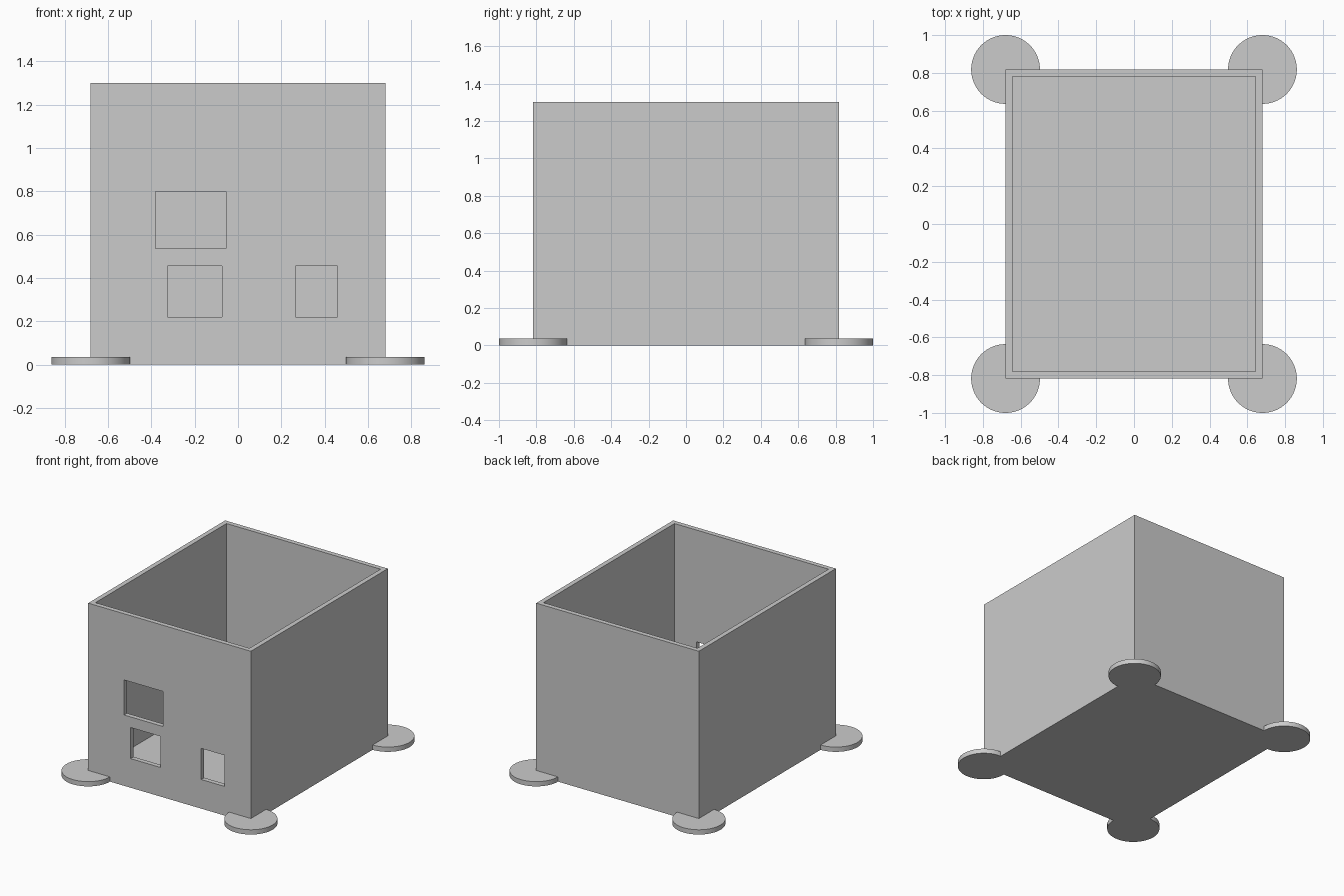
import bpy
import math

if "Cube" in bpy.data.objects:
    bpy.data.objects.remove(bpy.data.objects["Cube"], do_unlink=True)

HALF_X, HALF_Y, HEIGHT, WALL = 0.68, 0.818, 1.3, 0.036
FOOT_RADIUS = 0.182

grey = bpy.data.materials.new("plain grey")
grey.use_nodes = True
colour = (0.6, 0.6, 0.6, 1)
grey.diffuse_color = colour
grey.node_tree.nodes["Principled BSDF"].inputs["Base Color"].default_value = colour


def block(name, low, high):
    """Box between two opposite corners."""
    centre = [(a + b) / 2 for a, b in zip(low, high)]
    bpy.ops.mesh.primitive_cube_add(size=1, location=centre)
    obj = bpy.context.object
    obj.name = name
    obj.scale = [b - a for a, b in zip(low, high)]
    bpy.ops.object.transform_apply(location=True, rotation=False, scale=True)
    obj.data.materials.append(grey)
    return obj


def combine(target, tool, operation):
    """Apply a boolean and discard the tool."""
    mod = target.modifiers.new(operation.title(), "BOOLEAN")
    mod.operation, mod.solver, mod.object = operation, "EXACT", tool
    bpy.context.view_layer.objects.active = target
    bpy.ops.object.modifier_apply(modifier=mod.name)
    bpy.data.objects.remove(tool, do_unlink=True)


# Solid body
box = block("open_box", (-HALF_X, -HALF_Y, 0), (HALF_X, HALF_Y, HEIGHT))

# Round corner feet, merged into the body
for sx in (-1, 1):
    for sy in (-1, 1):
        bpy.ops.mesh.primitive_cylinder_add(
            vertices=96, radius=FOOT_RADIUS, depth=WALL,
            location=(sx * HALF_X, sy * HALF_Y, WALL / 2))
        foot = bpy.context.object
        foot.name = "corner_foot"
        foot.data.materials.append(grey)
        combine(box, foot, "UNION")

# Open cavity, leaving walls and floor
cavity = block("cavity", (WALL - HALF_X, WALL - HALF_Y, WALL),
               (HALF_X - WALL, HALF_Y - WALL, HEIGHT + 0.1))
combine(box, cavity, "DIFFERENCE")

# Rectangular openings in the front wall: left, right, bottom, top
for x0, x1, z0, z1 in ((-0.38, -0.055, 0.535, 0.80),
                       (-0.325, -0.075, 0.22, 0.455),
                       (0.265, 0.46, 0.22, 0.455)):
    opening = block("opening", (x0, -HALF_Y - 0.1, z0), (x1, 0.1 - HALF_Y, z1))
    combine(box, opening, "DIFFERENCE")

# Smooth foot rims, crisp box edges
bpy.ops.object.select_all(action="DESELECT")
box.select_set(True)
bpy.context.view_layer.objects.active = box
bpy.ops.object.shade_smooth_by_angle(angle=math.radians(30))
